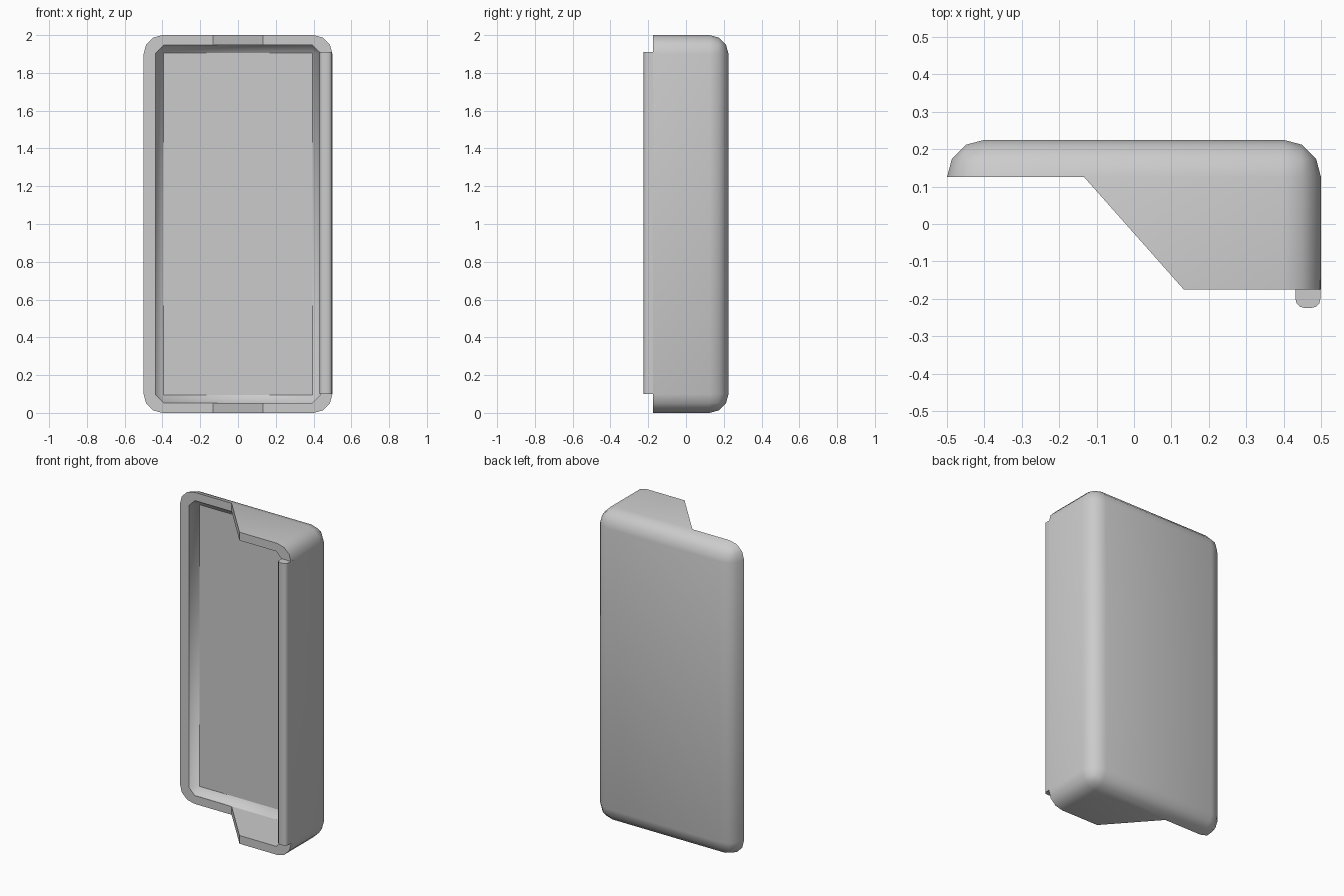
import bpy, bmesh, math

if "Cube" in bpy.data.objects:
    bpy.data.objects.remove(bpy.data.objects["Cube"])


def add_object(name, bm):
    bmesh.ops.recalc_face_normals(bm, faces=bm.faces)
    mesh = bpy.data.meshes.new(name)
    bm.to_mesh(mesh)
    bm.free()
    obj = bpy.data.objects.new(name, mesh)
    bpy.context.collection.objects.link(obj)
    return obj


def rounded_box(name, lo, hi, radius, segments, pick):
    """Box between two corners; bevels the edges accepted by pick(edge)."""
    bm = bmesh.new()
    bmesh.ops.create_cube(bm, size=1)
    for v in bm.verts:
        v.co = [lo[i] if v.co[i] < 0 else hi[i] for i in range(3)]
    edges = [e for e in bm.edges if pick(e, lo)]
    bmesh.ops.bevel(bm, geom=edges, offset=radius, offset_type='OFFSET',
                    segments=segments, profile=0.5, affect='EDGES',
                    clamp_overlap=True)
    return add_object(name, bm)


def prism(name, profile, z0, z1):
    bm = bmesh.new()
    face = bm.faces.new([bm.verts.new((x, y, z0)) for x, y in profile])
    ext = bmesh.ops.extrude_face_region(bm, geom=[face])
    for v in ext['geom']:
        if isinstance(v, bmesh.types.BMVert):
            v.co.z = z1
    return add_object(name, bm)


def cut(target, cutter):
    cutter.hide_render = True
    mod = target.modifiers.new("cut", 'BOOLEAN')
    mod.operation = 'DIFFERENCE'
    mod.solver = 'EXACT'
    mod.object = cutter
    bpy.context.view_layer.objects.active = target
    bpy.ops.object.modifier_apply(modifier=mod.name)
    bpy.data.objects.remove(cutter)


def smooth(obj):
    bpy.ops.object.select_all(action='DESELECT')
    obj.select_set(True)
    bpy.context.view_layer.objects.active = obj
    bpy.ops.object.shade_smooth_by_angle(angle=math.radians(40))


def not_front(edge, lo):
    return any(v.co.y > lo[1] + 1e-4 for v in edge.verts)


def front_upright(edge, lo):
    return all(v.co.y < lo[1] + 1e-4 for v in edge.verts) and \
        abs(edge.verts[0].co.x - edge.verts[1].co.x) < 1e-4


# Outer shell, rounded on every edge except the open front
shell = rounded_box("shell", (-0.5, -0.3, 0), (0.5, 0.225, 2), 0.1, 3, not_front)

# Hollow interior
cut(shell, rounded_box("hollow", (-0.437, -0.5, 0.053), (0.437, 0.17, 1.947),
                       0.043, 1, not_front))

# Stepped front outline with sloping ends
cut(shell, prism("step", [(-0.8, 0.125), (-0.133, 0.125), (0.133, -0.175),
                          (0.8, -0.175), (0.8, -0.6), (-0.8, -0.6)], -0.5, 2.5))
smooth(shell)

# Raised lip along the front of the tall side wall
lip = rounded_box("side_lip", (0.432, -0.224, 0.1), (0.498, -0.15, 1.91),
                  0.022, 3, front_upright)
smooth(lip)
